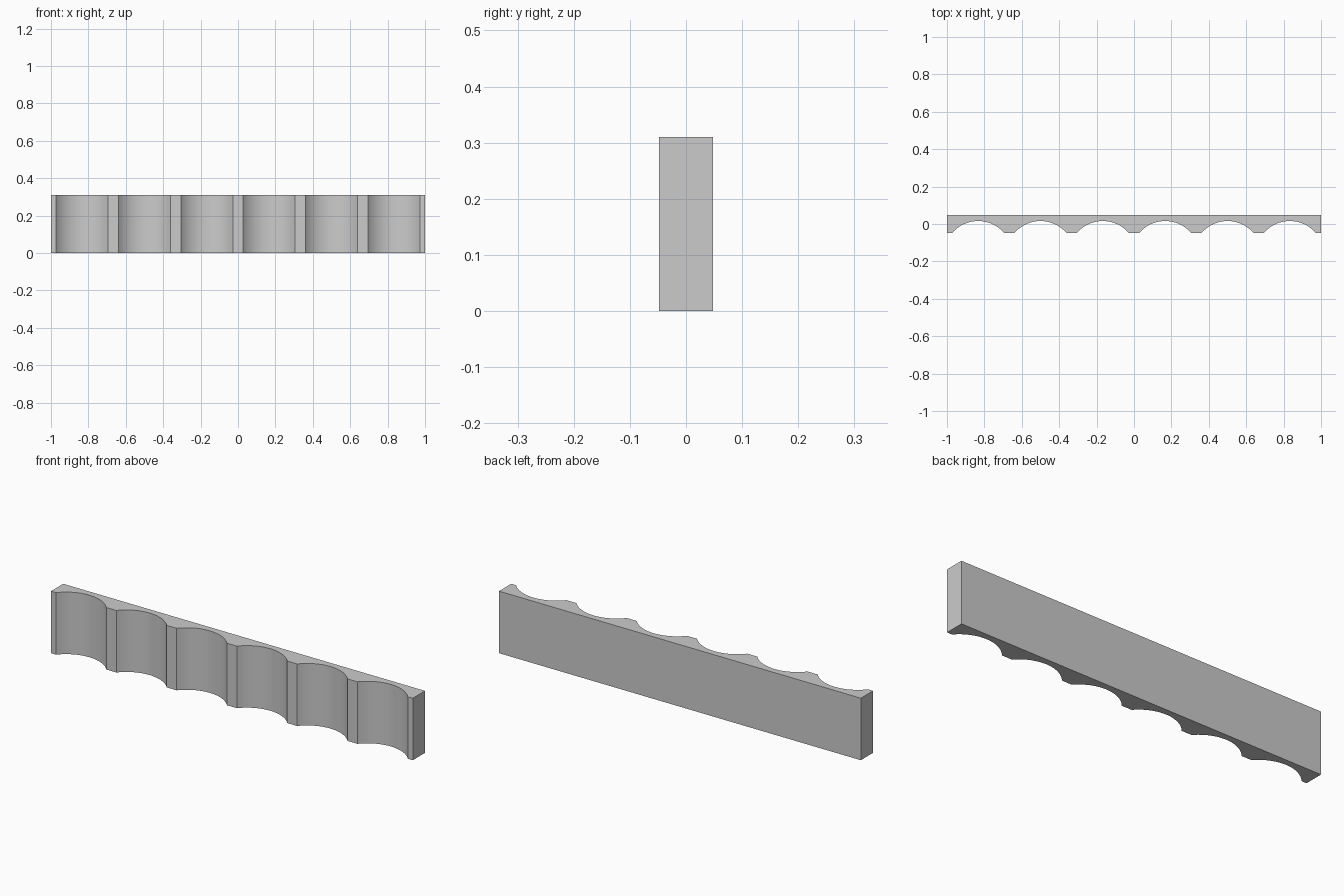
import bpy, bmesh, math

if "Cube" in bpy.data.objects:
    bpy.data.objects.remove(bpy.data.objects["Cube"])

HEIGHT = 0.31
FRONT, BACK = -0.048, 0.048
COUNT, PITCH = 6, 1 / 3
HALF_CHORD, DEPTH, STEPS = 0.139, 0.064, 24
RADIUS = (HALF_CHORD**2 + DEPTH**2) / (2 * DEPTH)
HALF_ANGLE = math.asin(HALF_CHORD / RADIUS)

# Plan outline: straight back, front edge with a row of circular scallops
outline = [(1, FRONT), (1, BACK), (-1, BACK), (-1, FRONT)]
for i in range(COUNT):
    cx = -1 + PITCH * (i + 0.5)
    cy = FRONT + DEPTH - RADIUS
    for s in range(STEPS + 1):
        a = HALF_ANGLE * (2 * s / STEPS - 1)
        outline.append((cx + RADIUS * math.sin(a), cy + RADIUS * math.cos(a)))

# Extrude the outline upwards
bm = bmesh.new()
base = bm.faces.new([bm.verts.new((x, y, 0)) for x, y in outline])
top = bmesh.ops.extrude_face_region(bm, geom=[base], use_keep_orig=True)
bmesh.ops.translate(bm, vec=(0, 0, HEIGHT),
                    verts=[g for g in top["geom"] if isinstance(g, bmesh.types.BMVert)])
bmesh.ops.recalc_face_normals(bm, faces=bm.faces)

mesh = bpy.data.meshes.new("scalloped_panel")
bm.to_mesh(mesh)
bm.free()
panel = bpy.data.objects.new("scalloped_panel", mesh)
bpy.context.collection.objects.link(panel)

# Smooth flutes, crisp corners
bpy.context.view_layer.objects.active = panel
panel.select_set(True)
bpy.ops.object.shade_smooth_by_angle(angle=math.radians(30))
